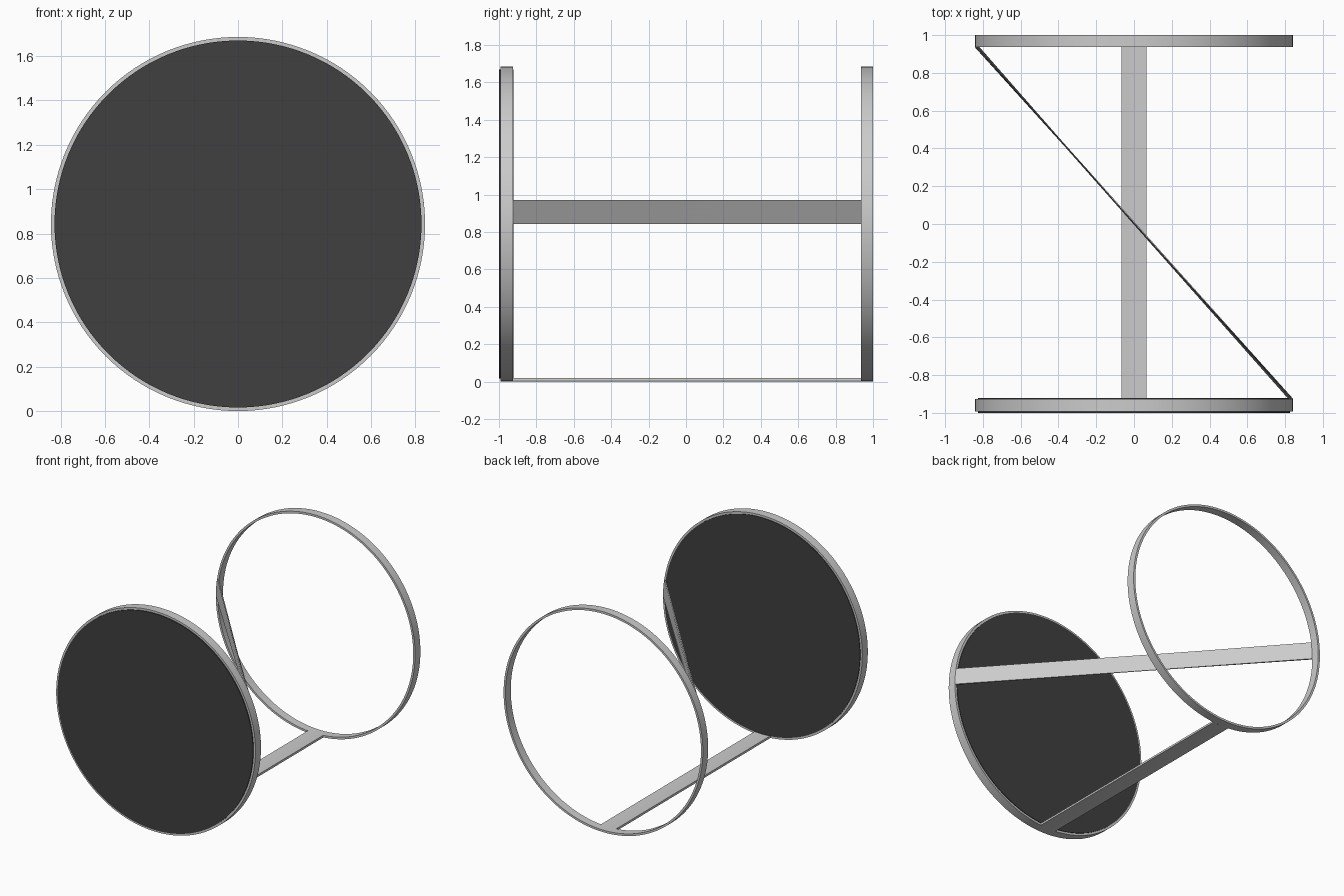
import bpy, bmesh
from math import cos, sin, tau, radians, pi

if "Cube" in bpy.data.objects:
    bpy.data.objects.remove(bpy.data.objects["Cube"])

R_OUT, R_IN, CZ = 0.843, 0.827, 0.843
SEG = 128
FRONT = (-0.993, -0.926)   # y range of front hoop
BACK = (0.936, 1.0)        # y range of back hoop


def finish(name, bm):
    bmesh.ops.recalc_face_normals(bm, faces=bm.faces)
    me = bpy.data.meshes.new(name)
    bm.to_mesh(me)
    bm.free()
    ob = bpy.data.objects.new(name, me)
    bpy.context.collection.objects.link(ob)
    bpy.ops.object.select_all(action='DESELECT')
    bpy.context.view_layer.objects.active = ob
    ob.select_set(True)
    bpy.ops.object.shade_smooth_by_angle(angle=radians(30))
    return ob


def loft(bm, a, b):
    """Quads between two equally long closed loops."""
    n = len(a)
    for i in range(n):
        j = (i + 1) % n
        bm.faces.new((a[i], a[j], b[j], b[i]))


def hoop(name, y0, y1):
    bm = bmesh.new()
    loops = [[bm.verts.new((r * cos(tau * i / SEG), y, CZ + r * sin(tau * i / SEG)))
              for i in range(SEG)]
             for r, y in ((R_OUT, y0), (R_OUT, y1), (R_IN, y1), (R_IN, y0))]
    for k in range(4):
        loft(bm, loops[k], loops[(k + 1) % 4])
    return finish(name, bm)


def strip(name, a0, a1, flip, steps=4):
    """Curved slat joining an arc of the front hoop to the same (or mirrored) arc of the back one."""
    angs = [a0 + (a1 - a0) * i / steps for i in range(steps + 1)]
    path = [(R_OUT, a) for a in angs] + [(R_IN, a) for a in reversed(angs)]
    bm = bmesh.new()
    ends = [[bm.verts.new((s * r * cos(a), y, CZ + r * sin(a))) for r, a in path]
            for y, s in ((FRONT[1], 1), (BACK[0], -1 if flip else 1))]
    loft(bm, *ends)
    return finish(name, bm)


# Two open hoops
hoop("front_hoop", *FRONT)
hoop("back_hoop", *BACK)

# Slats: one along the bottom, one diagonal from right front to left back
strip("bottom_slat", -pi / 2 - radians(4.5), -pi / 2 + radians(4.5), False)
strip("diagonal_slat", 0, radians(8.8), True)

# Dark disc filling the front hoop
bm = bmesh.new()
rims = [[bm.verts.new((R_IN * cos(tau * i / SEG), y, CZ + R_IN * sin(tau * i / SEG)))
         for i in range(SEG)] for y in (-1.0, -0.921)]
loft(bm, *rims)
for rim in rims:
    bm.faces.new(rim)
disc = finish("front_disc", bm)
mat = bpy.data.materials.new("dark_grey")
mat.diffuse_color = (0.05, 0.05, 0.05, 1)
mat.use_nodes = True
mat.node_tree.nodes["Principled BSDF"].inputs["Base Color"].default_value = mat.diffuse_color
disc.data.materials.append(mat)
